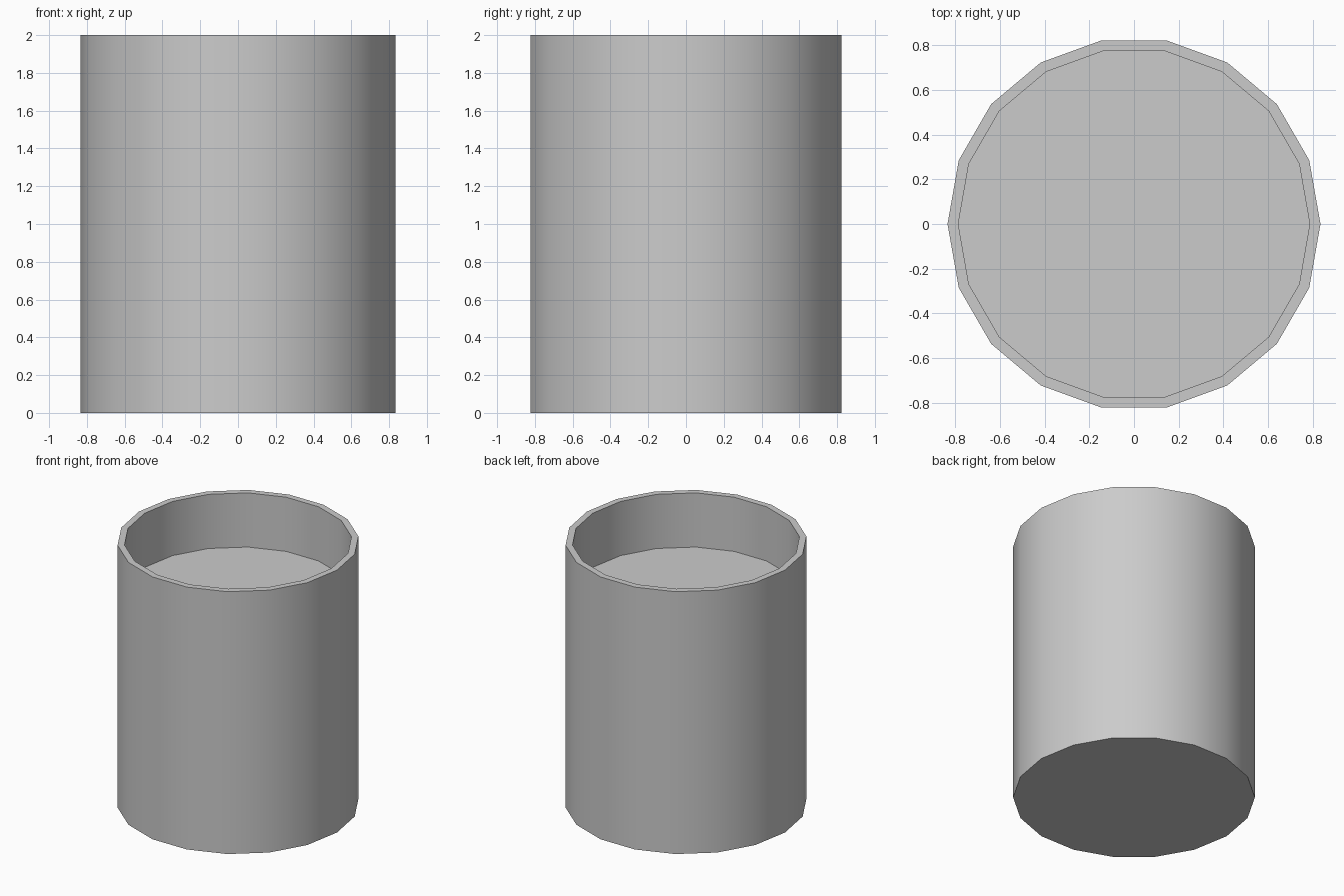
import bpy, bmesh
from math import cos, sin, pi, radians

if "Cube" in bpy.data.objects:
    bpy.data.objects.remove(bpy.data.objects["Cube"])

SIDES = 18
# (radius, height) from the outer base up over the rim to the inner floor
PROFILE = [(0.835, 0.0), (0.835, 2.0), (0.787, 2.0), (0.787, 1.587)]

bm = bmesh.new()
rings = [[bm.verts.new((r * cos(2 * pi * i / SIDES), r * sin(2 * pi * i / SIDES), z))
          for i in range(SIDES)] for r, z in PROFILE]

# Outer wall, rim and inner wall
for low, high in zip(rings, rings[1:]):
    for i in range(SIDES):
        j = (i + 1) % SIDES
        bm.faces.new((low[i], low[j], high[j], high[i]))

# Base and raised inner floor
bm.faces.new(rings[0][::-1])
bm.faces.new(rings[-1])
bmesh.ops.recalc_face_normals(bm, faces=bm.faces)

mesh = bpy.data.meshes.new("cup")
bm.to_mesh(mesh)
bm.free()
cup = bpy.data.objects.new("cup", mesh)
bpy.context.collection.objects.link(cup)

# Smooth round walls with sharp rim and base edges
bpy.context.view_layer.objects.active = cup
cup.select_set(True)
bpy.ops.object.shade_smooth_by_angle(angle=radians(30))
